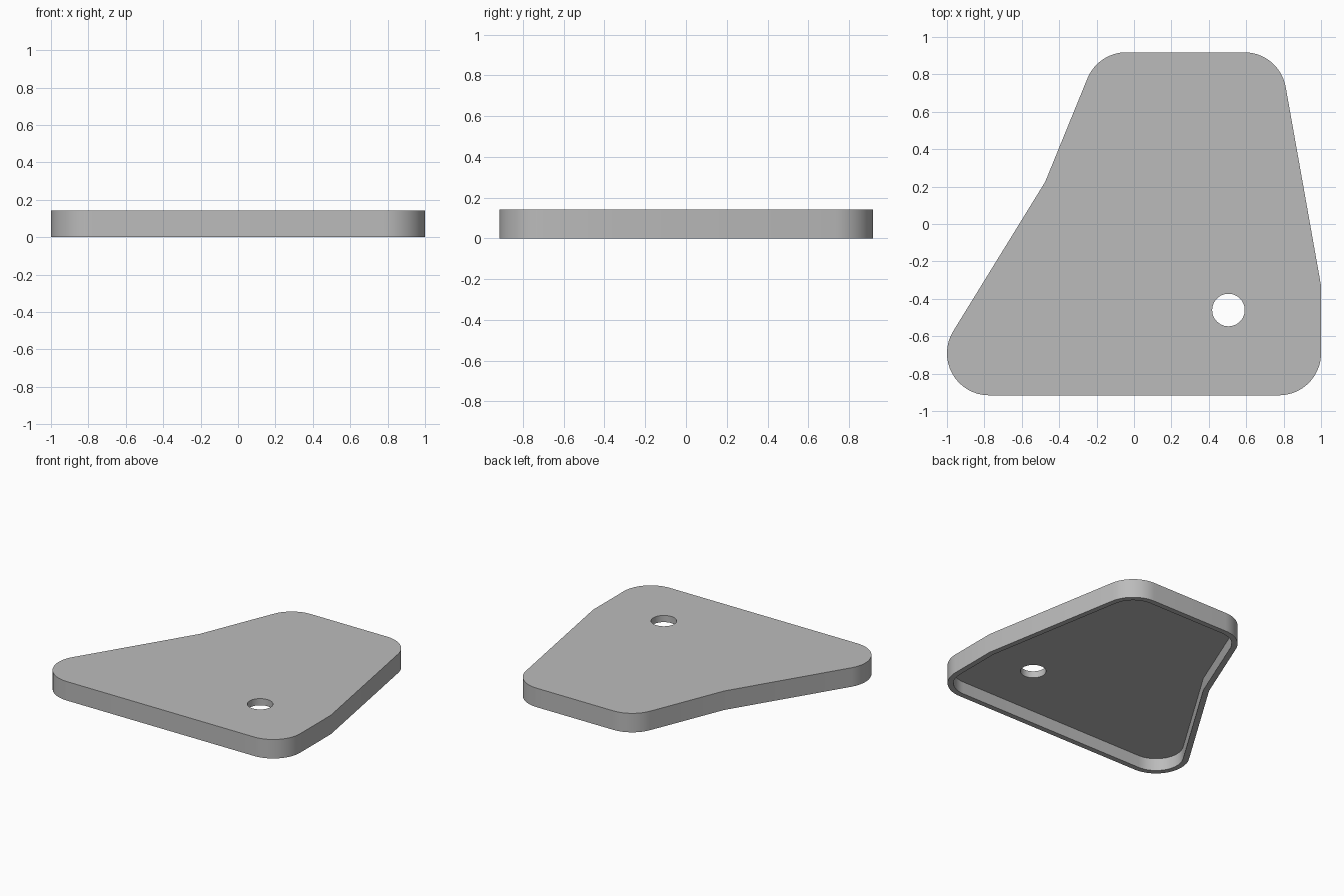
import bpy, bmesh, math
from mathutils import Vector

cube = bpy.data.objects.get("Cube")
if cube:
    bpy.data.objects.remove(cube, do_unlink=True)

HEIGHT, PLATE, WALL, RADIUS = 0.142, 0.05, 0.04, 0.225
# Outline corners, counter-clockwise, with a flag for rounded ones
CORNERS = [(-1.178, -0.916, True), (1.0, -0.916, True), (1.0, -0.33, False),
           (0.778, 0.918, True), (-0.192, 0.918, True), (-0.475, 0.225, False)]


def outline(inset):
    """Rounded outline moved inwards by the inset."""
    pts = [Vector(c[:2]) for c in CORNERS]
    n, r = len(pts), RADIUS - inset
    moved = []
    for i, p in enumerate(pts):
        a = (p - pts[i - 1]).normalized()
        b = (pts[(i + 1) % n] - p).normalized()
        na, nb = Vector((-a.y, a.x)), Vector((-b.y, b.x))
        moved.append(p + (na + nb) * inset / (1 + na.dot(nb)))
    result = []
    for i, p in enumerate(moved):
        if not CORNERS[i][2]:
            result.append(p)
            continue
        a = (p - moved[i - 1]).normalized()
        b = (moved[(i + 1) % n] - p).normalized()
        na, nb = Vector((-a.y, a.x)), Vector((-b.y, b.x))
        centre = p + (na + nb) * r / (1 + na.dot(nb))
        start, turn = math.atan2(-na.y, -na.x), math.acos(a.dot(b))
        for k in range(17):
            t = start + turn * k / 16
            result.append(centre + r * Vector((math.cos(t), math.sin(t))))
    return result


def circle(x, y, r, n=48):
    return [Vector((x + r * math.cos(math.tau * k / n),
                    y + r * math.sin(math.tau * k / n))) for k in range(n)]


bm = bmesh.new()


def ring(points, z):
    verts = [bm.verts.new((p.x, p.y, z)) for p in points]
    return verts, [bm.edges.new((verts[i - 1], v)) for i, v in enumerate(verts)]


def wall(lower, upper):
    for i in range(len(lower)):
        bm.faces.new((lower[i - 1], lower[i], upper[i], upper[i - 1]))


outer, inner, hole = outline(0), outline(WALL), circle(0.505, -0.46, 0.087)
recess = HEIGHT - PLATE
outer_low, outer_low_e = ring(outer, 0)
outer_top, outer_top_e = ring(outer, HEIGHT)
inner_low, inner_low_e = ring(inner, 0)
inner_top, inner_top_e = ring(inner, recess)
hole_low, hole_low_e = ring(hole, recess)
hole_top, hole_top_e = ring(hole, HEIGHT)

# Outer skirt, inner skirt, rim and hole wall
wall(outer_low, outer_top)
wall(inner_top, inner_low)
wall(inner_low, outer_low)
wall(hole_top, hole_low)
# Top face and recessed underside, both pierced by the hole
for edges in (outer_top_e + hole_top_e, inner_top_e + hole_low_e):
    bmesh.ops.triangle_fill(bm, edges=edges, use_beauty=True)
bmesh.ops.recalc_face_normals(bm, faces=bm.faces[:])

mesh = bpy.data.meshes.new("cover_plate")
bm.to_mesh(mesh)
bm.free()
plate = bpy.data.objects.new("cover_plate", mesh)
bpy.context.collection.objects.link(plate)

# Plain grey finish
grey = bpy.data.materials.new("plain_grey")
grey.use_nodes = True
colour = (0.5, 0.5, 0.5, 1)
grey.diffuse_color = colour
grey.node_tree.nodes["Principled BSDF"].inputs["Base Color"].default_value = colour
mesh.materials.append(grey)

bpy.ops.object.select_all(action='DESELECT')
plate.select_set(True)
bpy.context.view_layer.objects.active = plate
bpy.ops.object.shade_smooth_by_angle(angle=math.radians(20))
